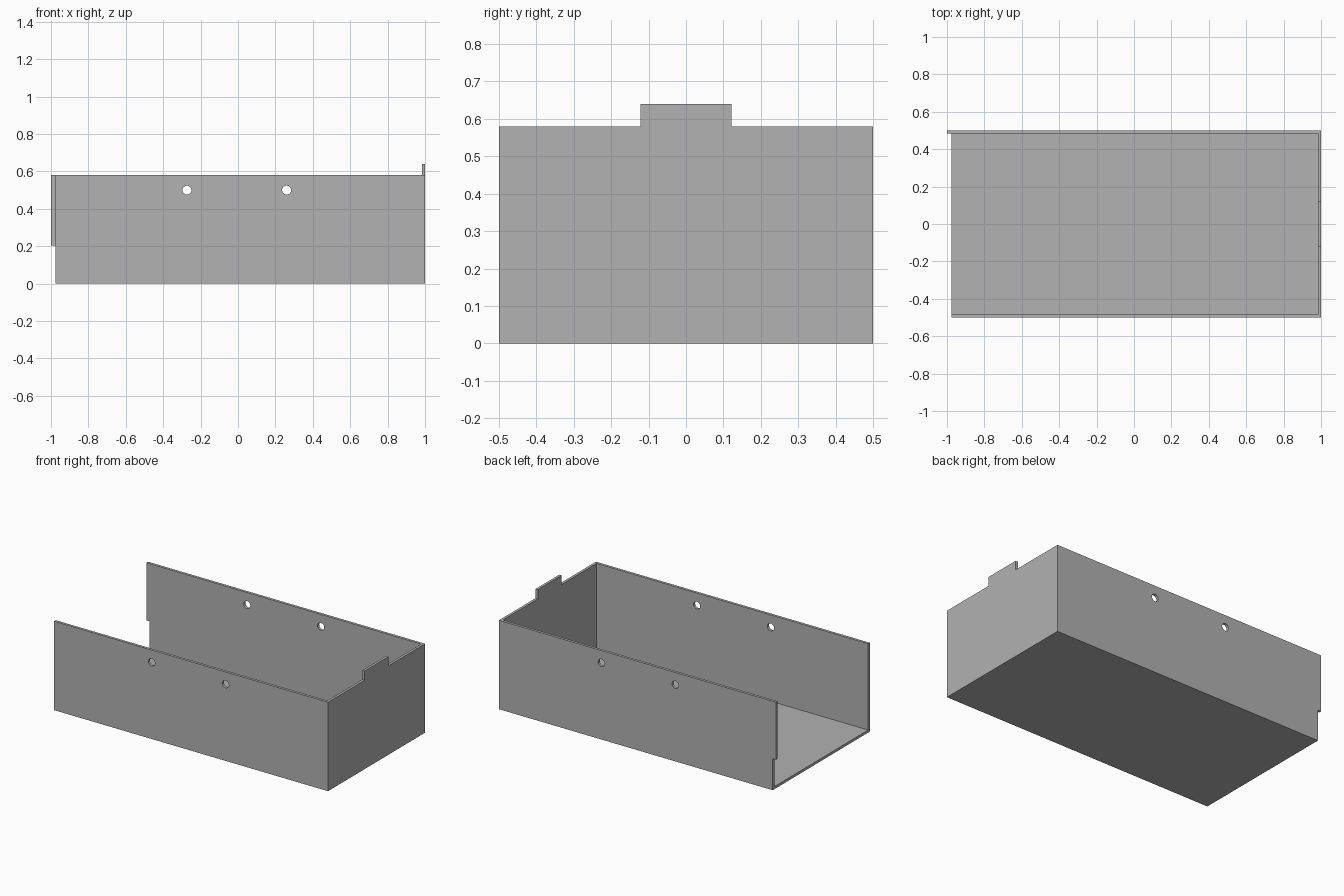
import bpy

default_cube = bpy.data.objects.get("Cube")
if default_cube:
    bpy.data.objects.remove(default_cube, do_unlink=True)

WALL = 0.017        # sheet thickness
RIM = 0.58          # height of the walls
TAB_TOP = 0.64      # height of the end tab
TAB_HALF = 0.122    # half width of the end tab
OPEN_END = -0.976   # x of the open end
LIP_BASE = 0.205    # bottom of the back wall's lip
HALF = 0.5          # half depth

grey = bpy.data.materials.new("sheet grey")
grey.use_nodes = True
colour = (0.445, 0.445, 0.445, 1)
grey.diffuse_color = colour
grey.node_tree.nodes["Principled BSDF"].inputs["Base Color"].default_value = colour


def box(name, low, high):
    """Box between two opposite corners."""
    centre = [(a + b) / 2 for a, b in zip(low, high)]
    bpy.ops.mesh.primitive_cube_add(size=1, location=centre)
    ob = bpy.context.object
    ob.name = name
    ob.scale = [b - a for a, b in zip(low, high)]
    bpy.ops.object.transform_apply(location=True, rotation=True, scale=True)
    ob.data.materials.append(grey)
    return ob


def cut(target, cutter):
    """Subtract the cutter from the target and discard it."""
    cutter.hide_render = True
    mod = target.modifiers.new("cut", 'BOOLEAN')
    mod.operation = 'DIFFERENCE'
    mod.solver = 'EXACT'
    mod.object = cutter
    bpy.context.view_layer.objects.active = target
    bpy.ops.object.modifier_apply(modifier=mod.name)
    bpy.data.objects.remove(cutter, do_unlink=True)


# Solid block from which the tray is cut
tray = box("open_ended_tray", (-1, -HALF, 0), (1, HALF, TAB_TOP))
inner = HALF - WALL

# Hollow interior, open at the top and at one end
cut(tray, box("interior", (-2, -inner, WALL), (1 - WALL, inner, 1)))

# Rim height, leaving the tab on the closed end
cut(tray, box("rim", (-2, -1, RIM), (1 - WALL, 1, 1)))
for low, high in ((-1, -TAB_HALF), (TAB_HALF, 1)):
    cut(tray, box("tab_side", (0.9, low, RIM), (2, high, 1)))

# Open end, leaving the lip on the back wall
cut(tray, box("front_end", (-2, -1, -1), (OPEN_END, inner, 1)))
cut(tray, box("below_lip", (-2, 0, -1), (OPEN_END, 1, LIP_BASE)))

# Round holes through both long walls
for x in (-0.273, 0.26):
    bpy.ops.mesh.primitive_cylinder_add(vertices=32, radius=0.024, depth=2,
                                        location=(x, 0, 0.5), rotation=(1.570796, 0, 0))
    drill = bpy.context.object
    drill.data.materials.append(grey)
    cut(tray, drill)

# One material slot, crisp flat faces
tray.data.materials.clear()
tray.data.materials.append(grey)
for face in tray.data.polygons:
    face.material_index = 0
    face.use_smooth = False
